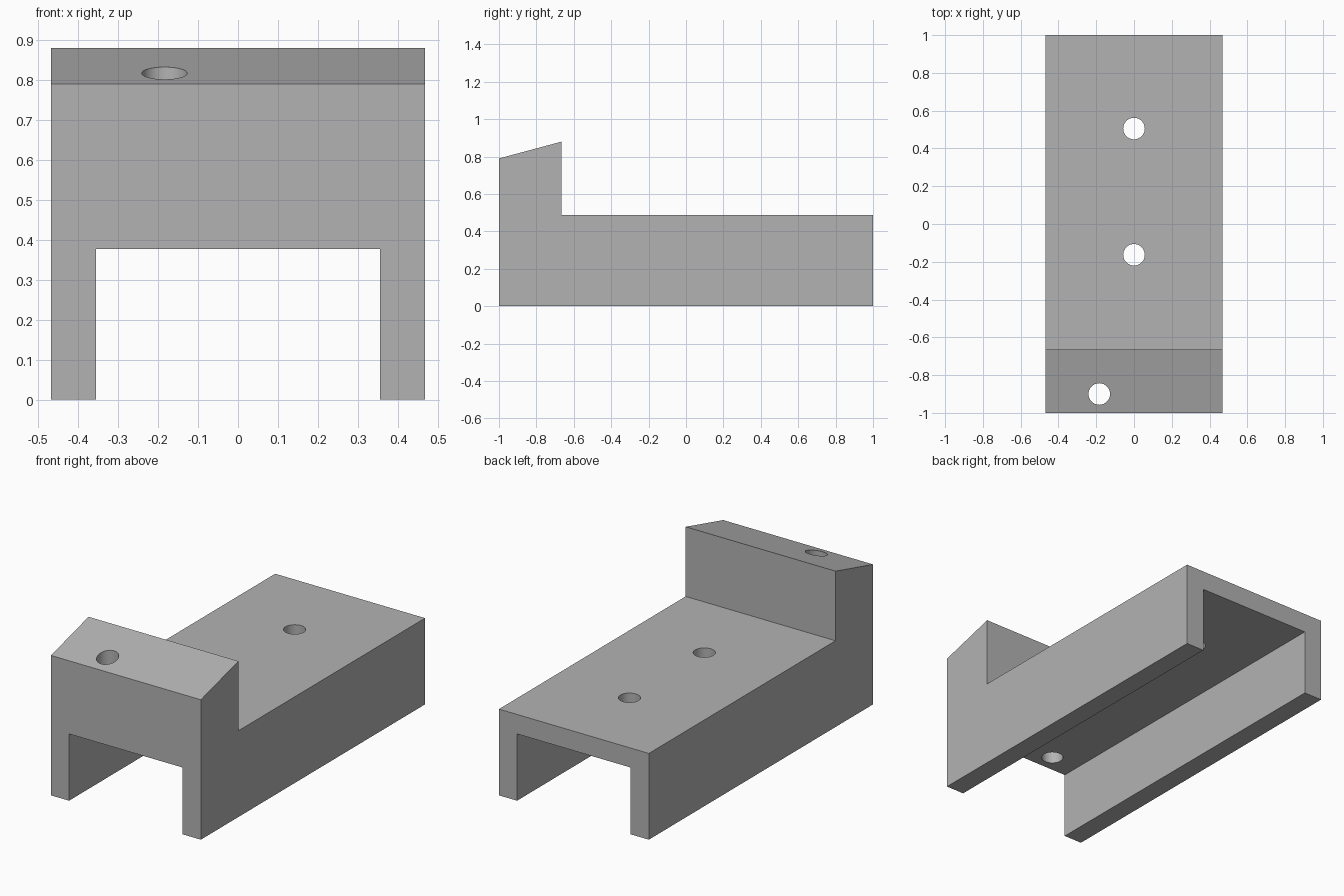
import bpy
import bmesh
from mathutils import Matrix

cube = bpy.data.objects.get("Cube")
if cube:
    bpy.data.objects.remove(cube, do_unlink=True)

HALF_W = 0.468

grey = bpy.data.materials.new("plain grey")
grey.use_nodes = True
COLOUR = (0.45, 0.45, 0.45, 1)
grey.diffuse_color = COLOUR
grey.node_tree.nodes["Principled BSDF"].inputs["Base Color"].default_value = COLOUR


def make_object(name, bm):
    bmesh.ops.recalc_face_normals(bm, faces=bm.faces)
    mesh = bpy.data.meshes.new(name)
    bm.to_mesh(mesh)
    bm.free()
    mesh.materials.append(grey)
    obj = bpy.data.objects.new(name, mesh)
    bpy.context.collection.objects.link(obj)
    return obj


def extrude_profile(name, points, half_width):
    """Extrude a (y, z) side profile symmetrically along x."""
    bm = bmesh.new()
    face = bm.faces.new([bm.verts.new((-half_width, y, z)) for y, z in points])
    side = bmesh.ops.extrude_face_region(bm, geom=[face])
    verts = [v for v in side["geom"] if isinstance(v, bmesh.types.BMVert)]
    bmesh.ops.translate(bm, verts=verts, vec=(2 * half_width, 0, 0))
    return make_object(name, bm)


def cut(target, cutter):
    cutter.hide_render = True
    mod = target.modifiers.new("cut", 'BOOLEAN')
    mod.operation = 'DIFFERENCE'
    mod.solver = 'EXACT'
    mod.object = cutter
    bpy.context.view_layer.objects.active = target
    bpy.ops.object.modifier_apply(modifier=mod.name)
    bpy.data.objects.remove(cutter, do_unlink=True)


# Bracket body: long deck with a raised, sloping front block
bracket = extrude_profile("bracket", [
    (-1, 0), (1, 0), (1, 0.487), (-0.665, 0.487), (-0.665, 0.88), (-1, 0.79)], HALF_W)

# Channel running underneath, leaving two side walls
cut(bracket, extrude_profile("channel_cutter", [
    (-1.2, -0.2), (1.2, -0.2), (1.2, 0.377), (-1.2, 0.377)], 0.355))

# Vertical screw holes: two in the deck, one in the front block
for x, y in [(0, 0.505), (0, -0.163), (-0.184, -0.9)]:
    bm = bmesh.new()
    bmesh.ops.create_cone(bm, cap_ends=True, segments=48, radius1=0.057,
                          radius2=0.057, depth=2,
                          matrix=Matrix.Translation((x, y, 0.6)))
    cut(bracket, make_object("hole_cutter", bm))

# Smooth hole walls, crisp outer edges
bpy.ops.object.select_all(action='DESELECT')
bracket.select_set(True)
bpy.context.view_layer.objects.active = bracket
bpy.ops.object.shade_smooth_by_angle(angle=0.5)
